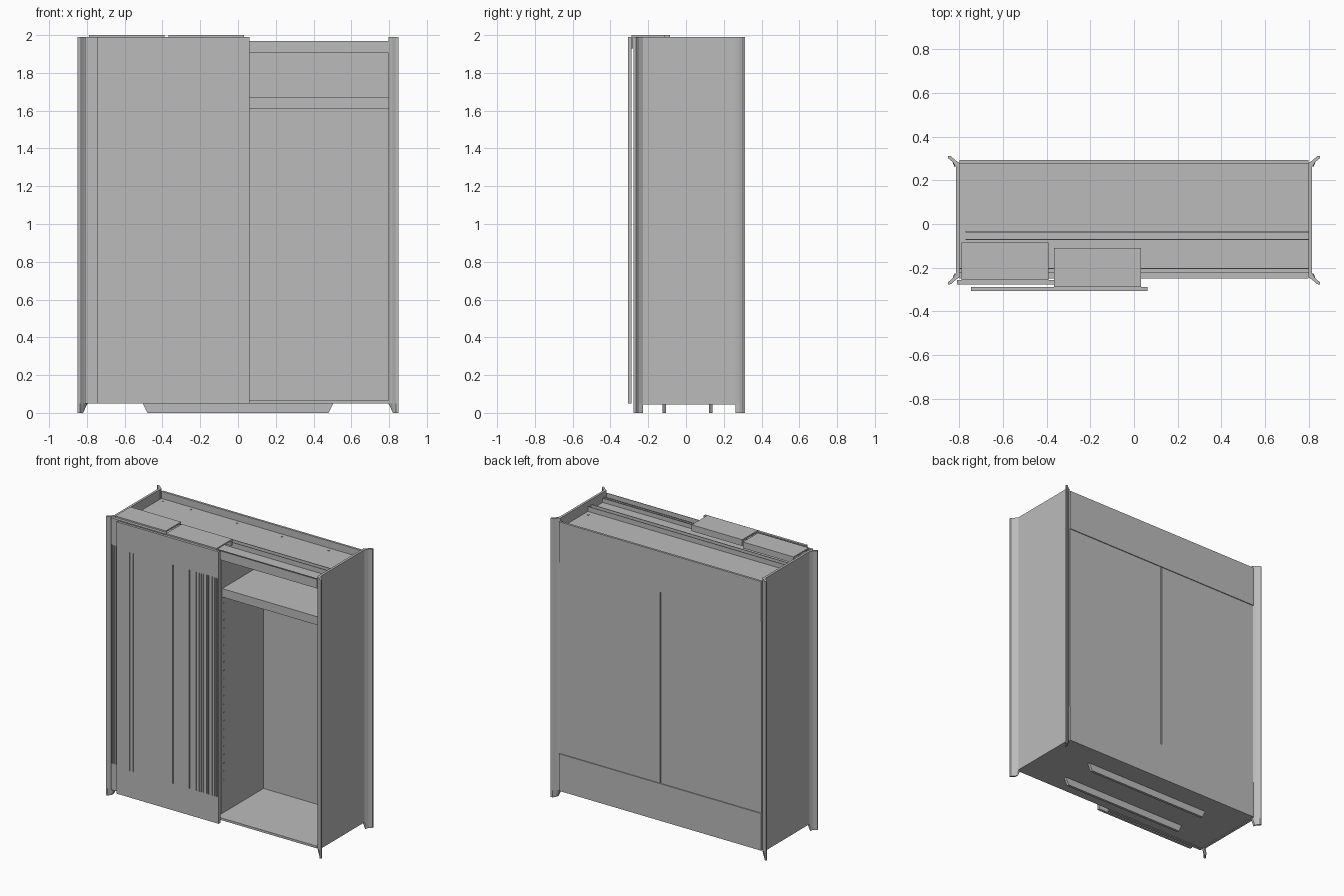
import bpy, bmesh
from mathutils import Vector

cube = bpy.data.objects.get("Cube")
if cube:
    bpy.data.objects.remove(cube, do_unlink=True)

grey = bpy.data.materials.new("plain grey")
grey.use_nodes = True
COLOUR = (0.5, 0.5, 0.5, 1)
grey.diffuse_color = COLOUR
grey.node_tree.nodes["Principled BSDF"].inputs["Base Color"].default_value = COLOUR


def finish(name, bm):
    bmesh.ops.recalc_face_normals(bm, faces=bm.faces)
    mesh = bpy.data.meshes.new(name)
    bm.to_mesh(mesh)
    bm.free()
    mesh.materials.append(grey)
    obj = bpy.data.objects.new(name, mesh)
    bpy.context.collection.objects.link(obj)
    return obj


def add_box(bm, x, y, z):
    made = bmesh.ops.create_cube(bm, size=1)["verts"]
    for v in made:
        v.co = Vector(lo + (c + 0.5) * (hi - lo) for c, (lo, hi) in zip(v.co, (x, y, z)))


def box(name, x, y, z):
    bm = bmesh.new()
    add_box(bm, x, y, z)
    return finish(name, bm)


def loft(name, rings):
    bm = bmesh.new()
    loops = [[bm.verts.new(p) for p in ring] for ring in rings]
    n = len(loops[0])
    for a, b in zip(loops, loops[1:]):
        for i in range(n):
            j = (i + 1) % n
            bm.faces.new((a[i], a[j], b[j], b[i]))
    bm.faces.new(loops[0])
    bm.faces.new(loops[-1])
    return finish(name, bm)


def pins(name, spots, axis, radius=0.007, depth=0.004):
    bm = bmesh.new()
    turn = Vector((0, 0, 1)).rotation_difference(Vector(axis)).to_matrix().to_4x4()
    for spot in spots:
        made = bmesh.ops.create_cone(bm, cap_ends=True, segments=12, radius1=radius,
                                     radius2=radius, depth=depth)["verts"]
        bmesh.ops.transform(bm, matrix=turn, verts=made)
        bmesh.ops.translate(bm, vec=spot, verts=made)
    return finish(name, bm)


# Side panels and flared corner posts with tapered feet
PROFILE = [(0.797, 0.262), (0.816, 0.262), (0.83, 0.284), (0.85, 0.301),
           (0.85, 0.312), (0.837, 0.31), (0.815, 0.29), (0.797, 0.278)]
MID_Y = 0.0175
for side, sx in (("right", -1), ("left", 1)):
    box(side + "_side_panel", sorted((sx * 0.798, sx * 0.815)), (-0.235, 0.27), (0.045, 1.99))
    for end, sy in (("front", -1), ("back", 1)):
        rings = []
        for z, least in ((0, 0.82), (0.05, 0), (1.99, 0)):
            rings.append([(sx * max(x, least + 0.1 * (x - 0.797)),
                           MID_Y + sy * (y - MID_Y), z) for x, y in PROFILE])
        loft(f"{side}_{end}_post", rings)

# Carcass
INNER = (-0.798, 0.798)
box("bottom_panel", INNER, (-0.25, 0.276), (0.05, 0.066))
box("top_panel", INNER, (-0.2, 0.276), (1.905, 1.92))
box("centre_divider", (-0.008, 0.008), (-0.2, 0.274), (0.066, 1.905))
box("shelf", INNER, (-0.19, 0.274), (1.65, 1.67))
box("shelf_front_rail", INNER, (-0.19, -0.175), (1.61, 1.65))
box("back_lower_rail", INNER, (0.276, 0.292), (0.05, 0.315))
box("back_upper_rail", INNER, (0.276, 0.292), (1.68, 1.97))
for side, x in (("right", (-0.798, -0.004)), ("left", (0.004, 0.798))):
    box(side + "_back_panel", x, (0.274, 0.286), (0.315, 1.68))

# Plinth runners under the base
for end, y in (("front", -0.115), ("back", 0.13)):
    loft(end + "_plinth", [[(-w, y + d, z) for w, z in
                            ((0.48, 0), (0.505, 0.05), (-0.505, 0.05), (-0.48, 0))]
                           for d in (-0.009, 0.009)])

# Sliding track along the top and guide at the bottom
box("track_base", INNER, (-0.25, -0.2), (1.905, 1.92))
for i, y in enumerate((-0.25, -0.225, -0.205)):
    box(f"track_lip_{i + 1}", INNER, (y, y + 0.004), (1.92, 1.97 if i == 0 else 1.95))
for i, y in enumerate((-0.074, -0.038)):
    box(f"upper_rail_{i + 1}", (-0.77, 0.798), (y, y + 0.005), (1.92, 1.955))

# Doors: plain head and foot, grooved middle
LOW, HIGH, SLOT = 0.24, 1.80, 0.006


def door(name, x, y, grooves):
    bm = bmesh.new()
    front, back = y
    skin = front + 0.007
    add_box(bm, x, (skin, back), (0.05, 1.99))
    for z in ((0.05, LOW), (HIGH, 1.99)):
        add_box(bm, x, (front, skin), z)
    start = x[0]
    for g in grooves:
        add_box(bm, (start, g - SLOT / 2), (front, skin), (LOW, HIGH))
        start = g + SLOT / 2
    add_box(bm, (start, x[1]), (front, skin), (LOW, HIGH))
    return finish(name, bm)


door("outer_door", (-0.745, 0.062), (-0.306, -0.288),
     [-0.64, -0.612, -0.298, -0.168, -0.114, -0.09, -0.075, -0.06,
      -0.03, -0.018, 0.012, 0.032, 0.044, 0.055])
door("inner_door", (-0.81, -0.004), (-0.277, -0.256),
     [-0.802, -0.793, -0.783, -0.765])

# Door hangers: flat plate with a turned-down back edge and a front tab
for name, x, y in (("inner_hanger", (-0.79, -0.39), (-0.256, -0.085)),
                   ("outer_hanger", (-0.367, 0.032), (-0.288, -0.11))):
    box(name + "_plate", x, y, (1.99, 2.0))
    box(name + "_back_flange", x, (y[1] - 0.012, y[1]), (1.955, 1.99))
    box(name + "_front_tab", x, (y[0], y[0] + 0.008), (1.93, 1.99))

# Fixings
pins("top_fixings", [(x, 0.245, 1.921) for x in (-0.765, -0.545, -0.18, 0.175, 0.545, 0.765)]
     + [(s * 0.765, 0.01, 1.921) for s in (-1, 1)], (0, 0, 1))
pins("back_fixings", [(s * 0.765, 0.275, z) for s in (-1, 1)
                      for z in (0.09, 0.28, 1.71, 1.895)], (0, 1, 0))
pins("divider_fixings", [(0.009, -0.17, 0.3 + 0.06 * i) for i in range(22)], (1, 0, 0), 0.004)
